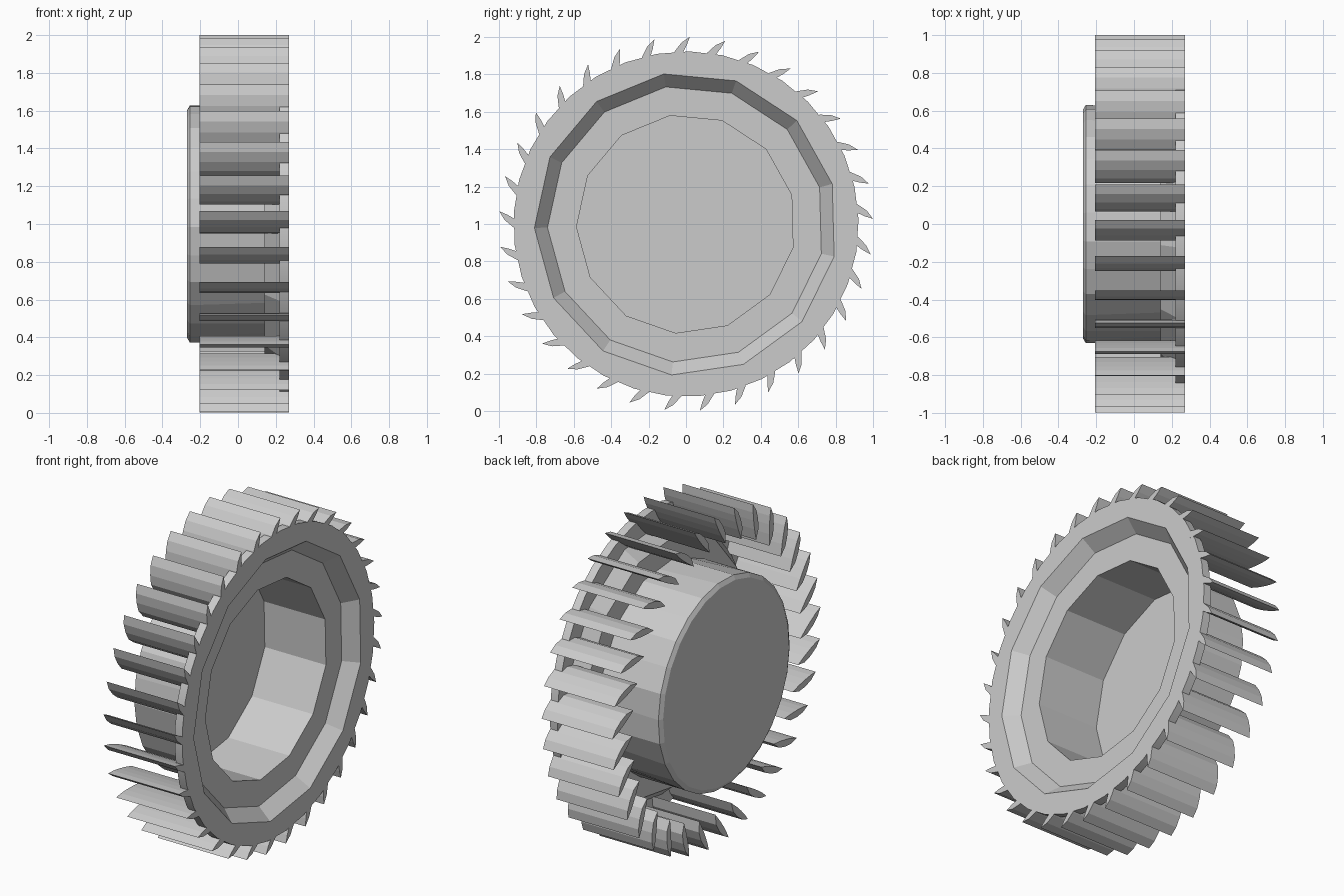
import bpy, bmesh
from math import cos, sin, pi, radians

cube = bpy.data.objects.get("Cube")
if cube:
    bpy.data.objects.remove(cube)

grey = bpy.data.materials.new("plain_grey")
grey.use_nodes = True
grey.diffuse_color = (0.6, 0.6, 0.6, 1)
grey.node_tree.nodes["Principled BSDF"].inputs["Base Color"].default_value = (0.6, 0.6, 0.6, 1)

SIDES, BLADES = 13, 33
PHASE = radians(98.4)
BLADE_PHASE = radians(88.8)
FRONT, RING_BACK, BLADE_END = 0.27, 0.22, -0.205


def finish(name, bm):
    bmesh.ops.recalc_face_normals(bm, faces=bm.faces)
    mesh = bpy.data.meshes.new(name)
    bm.to_mesh(mesh)
    bm.free()
    mesh.materials.append(grey)
    obj = bpy.data.objects.new(name, mesh)
    bpy.context.collection.objects.link(obj)
    return obj


def polygon(radius, sides, phase):
    return [(radius * cos(phase + 2 * pi * i / sides),
             radius * sin(phase + 2 * pi * i / sides)) for i in range(sides)]


# Hub cup with stepped dish: section of (x, radius, rounder end)
section = [(FRONT, 0.81, 0), (0.19, 0.74, 0), (0.19, 0.585, 0), (-0.22, 0.585, 0),
           (-0.22, 0, 0), (-FRONT, 0, 0), (-FRONT, 0.605, 1), (-0.255, 0.63, 1),
           (0.14, 0.63, 0), (0.14, 0.765, 0), (RING_BACK, 0.835, 0)]
bm = bmesh.new()
loops = []
for x, radius, rounder in section:
    if radius == 0:
        loops.append([bm.verts.new((x, 0, 1))] * (2 * SIDES))
        continue
    loop = []
    for i in range(2 * SIDES):
        a = PHASE + pi * i / SIDES
        r = radius if rounder or i % 2 == 0 else radius * cos(pi / SIDES)
        loop.append(bm.verts.new((x, r * cos(a), 1 + r * sin(a))))
    loops.append(loop)
for k, lower in enumerate(loops):
    upper = loops[(k + 1) % len(loops)]
    for i in range(2 * SIDES):
        j = (i + 1) % (2 * SIDES)
        corners = list(dict.fromkeys([lower[i], lower[j], upper[j], upper[i]]))
        if len(corners) > 2:
            bm.faces.new(corners)
bmesh.ops.dissolve_limit(bm, angle_limit=radians(0.5), verts=bm.verts, edges=bm.edges)
finish("hub_cup", bm)

# Flat ring carrying the blades
curve = bpy.data.curves.new("ring_outline", "CURVE")
curve.dimensions = "2D"
curve.fill_mode = "BOTH"
curve.extrude = (FRONT - RING_BACK) / 2
for points in (polygon(0.922, BLADES, BLADE_PHASE), polygon(0.81, SIDES, PHASE)):
    spline = curve.splines.new("POLY")
    spline.points.add(len(points) - 1)
    spline.use_cyclic_u = True
    for p, (u, v) in zip(spline.points, points):
        p.co = (u, v, 0, 1)
outline = bpy.data.objects.new("ring_outline", curve)
bpy.context.collection.objects.link(outline)
bm = bmesh.new()
bm.from_mesh(outline.to_mesh())
outline.to_mesh_clear()
bpy.data.objects.remove(outline)
for v in bm.verts:
    v.co = ((FRONT + RING_BACK) / 2 + v.co.z, v.co.x, 1 + v.co.y)
bmesh.ops.remove_doubles(bm, verts=bm.verts, dist=0.0005)
finish("blade_ring", bm)

# Curved blades: crescent of (forward offset, radius)
crescent = [(0, 1.0), (-0.045, 0.968), (-0.08, 0.92), (-0.105, 0.865), (-0.105, 0.8),
            (-0.066, 0.86), (-0.038, 0.91), (-0.016, 0.955)]
bm = bmesh.new()
for n in range(BLADES):
    a = BLADE_PHASE + 2 * pi * n / BLADES
    ends = [[bm.verts.new((x, r * cos(a) + t * sin(a), 1 + r * sin(a) - t * cos(a)))
             for t, r in crescent] for x in (BLADE_END, FRONT)]
    for end in ends:
        bm.faces.new(end)
    for i in range(len(crescent)):
        j = (i + 1) % len(crescent)
        bm.faces.new((ends[0][i], ends[0][j], ends[1][j], ends[1][i]))
finish("blades", bm)
